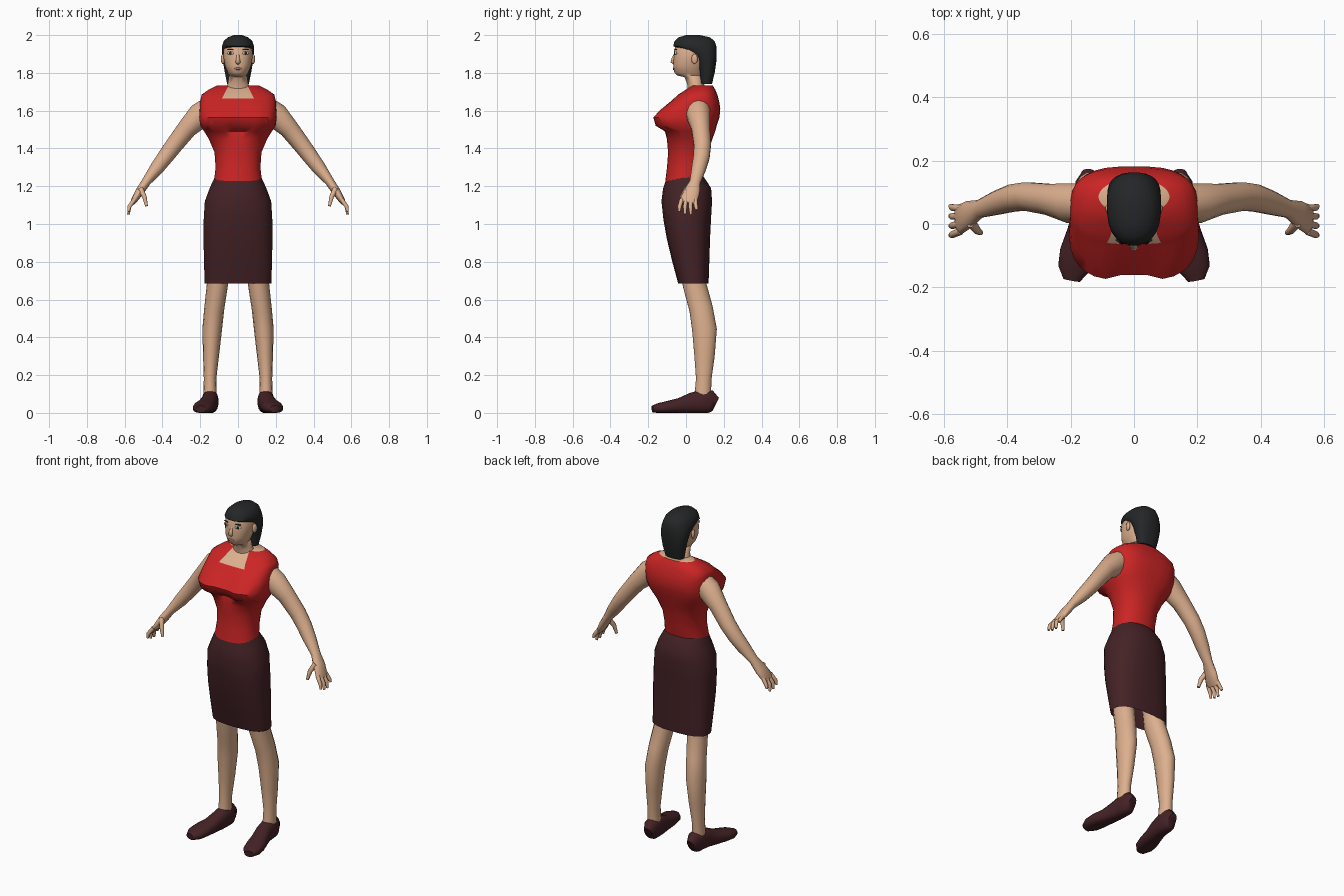
import bpy, bmesh, math
from mathutils import Vector


def mat(name, rgb):
    m = bpy.data.materials.new(name)
    m.diffuse_color = (*rgb, 1)
    return m


SKIN = mat("skin", (0.72, 0.43, 0.27))
RED = mat("red cloth", (0.60, 0.018, 0.018))
DARK = mat("dark maroon cloth", (0.058, 0.016, 0.019))
HAIR = mat("black hair", (0.018, 0.019, 0.020))
WHITE = mat("eye white", (0.75, 0.72, 0.68))
LIP = mat("lip", (0.50, 0.22, 0.16))


def finish(bm, name, mats, angle=50, mirror=False):
    bmesh.ops.recalc_face_normals(bm, faces=bm.faces)
    me = bpy.data.meshes.new(name)
    bm.to_mesh(me)
    bm.free()
    ob = bpy.data.objects.new(name, me)
    bpy.context.collection.objects.link(ob)
    for m in mats:
        me.materials.append(m)
    if mirror:
        ob.modifiers.new("Mirror", 'MIRROR')
    bpy.ops.object.select_all(action='DESELECT')
    bpy.context.view_layer.objects.active = ob
    ob.select_set(True)
    bpy.ops.object.shade_smooth_by_angle(angle=math.radians(angle))
    return ob


def oval(n, p):
    """Unit superellipse points."""
    f = lambda v: math.copysign(abs(v) ** (2 / p), v)
    return [(f(math.cos(a)), f(math.sin(a)))
            for a in (2 * math.pi * (i + .5) / n for i in range(n))]


def bridge(bm, rings, bottom=True, top=True):
    vs = [[bm.verts.new(c) for c in r] for r in rings]
    n = len(vs[0])
    for a, b in zip(vs, vs[1:]):
        for i in range(n):
            bm.faces.new((a[i], a[(i + 1) % n], b[(i + 1) % n], b[i]))
    if bottom:
        bm.faces.new(vs[0])
    if top:
        bm.faces.new(vs[-1])


def loft(rows, n=24, bottom=True, top=True):
    """Stack of rows: z, half width, front y, back y, squareness."""
    bm = bmesh.new()
    bridge(bm, [[(hw * c, (yf + yb) / 2 + (yb - yf) / 2 * s, z) for c, s in oval(n, p)]
                for z, hw, yf, yb, p in rows], bottom, top)
    return bm


def tube(bm, rows, axis, n=12, p=2):
    """Limb through rows: x, y, z, radius along axis, radius across."""
    pts = [Vector(r[:3]) for r in rows]
    rings = []
    for i, r in enumerate(rows):
        t = (pts[min(i + 1, len(pts) - 1)] - pts[max(i - 1, 0)]).normalized()
        u = (Vector(axis) - t * t.dot(Vector(axis))).normalized()
        v = t.cross(u)
        rings.append([pts[i] + u * r[3] * c + v * r[4] * s for c, s in oval(n, p)])
    bridge(bm, rings)


def blob(name, m, loc, size, turn=0, mirror=True):
    bm = bmesh.new()
    bmesh.ops.create_uvsphere(bm, u_segments=12, v_segments=8, radius=1)
    bmesh.ops.scale(bm, vec=size, verts=bm.verts)
    ca, sa = math.cos(turn), math.sin(turn)
    for v in bm.verts:
        x, y, z = v.co
        v.co = (x * ca - y * sa + loc[0], x * sa + y * ca + loc[1], z + loc[2])
    return finish(bm, name, [m], 80, mirror)


# blouse, with a cut neckline showing skin
bm = loft([
    (1.24, .126, -.110, .092, 2.2), (1.30, .119, -.101, .103, 2.2),
    (1.38, .125, -.095, .118, 2.2), (1.45, .155, -.102, .140, 2.3),
    (1.49, .180, -.122, .155, 2.5), (1.52, .200, -.168, .163, 2.8),
    (1.565, .206, -.180, .178, 3), (1.61, .203, -.135, .182, 3),
    (1.65, .201, -.080, .176, 3), (1.685, .193, -.042, .166, 2.8),
    (1.712, .155, .000, .155, 2.4), (1.733, .112, .030, .142, 2)], 32)
for v in bm.verts:
    x, y, z = v.co
    if y < 0 and 1.48 < z < 1.63:          # dip between the breasts
        v.co.y += .038 * math.exp(-(x / .05) ** 2)
    if z < 1.25:                            # hem drops toward the front
        v.co.z += .12 * y
for co, no in (((0, 0, 1.665), (0, 0, 1)), ((.085, 0, 1.665), (1, 0, .5)),
               ((-.085, 0, 1.665), (-1, 0, .5))):
    bmesh.ops.bisect_plane(bm, geom=bm.verts[:] + bm.edges[:] + bm.faces[:],
                           plane_co=co, plane_no=no)
for f in bm.faces:
    c = f.calc_center_median()
    front = c.y < .05 and c.z > 1.665 and abs(c.x) < .085 - .5 * (c.z - 1.665)
    f.material_index = int(front or c.z > 1.732)
finish(bm, "blouse", [RED, SKIN])

# skirt, open below
bm = loft([
    (.685, .178, -.042, .120, 2.7), (.80, .181, -.073, .124, 2.6),
    (.92, .184, -.102, .128, 2.5), (1.02, .183, -.120, .133, 2.4),
    (1.12, .177, -.131, .139, 2.3), (1.19, .151, -.122, .134, 2.2),
    (1.255, .121, -.100, .091, 2.2)], 24, bottom=False)
finish(bm, "skirt", [DARK])

# head and neck
bm = loft([
    (1.66, .085, .010, .125, 2), (1.70, .072, .008, .110, 2),
    (1.745, .054, .006, .095, 2), (1.778, .050, -.010, .09, 2),
    (1.786, .044, -.046, .09, 2), (1.80, .054, -.062, .09, 2.2),
    (1.84, .070, -.068, .10, 2.3), (1.88, .077, -.065, .12, 2.3),
    (1.92, .078, -.064, .13, 2.3), (1.97, .062, -.044, .12, 2.2)], 24)
finish(bm, "head", [SKIN])

# hair: fringe, crown and long back
bm = loft([
    (1.742, .058, .075, .138, 2.3), (1.80, .070, .070, .152, 2.4),
    (1.86, .080, .056, .161, 2.4), (1.895, .084, .028, .163, 2.4),
    (1.925, .086, -.035, .163, 2.4), (1.942, .085, -.068, .161, 2.3),
    (1.968, .076, -.062, .152, 2.2), (1.988, .055, -.040, .128, 2.1),
    (2.0, .022, .000, .075, 2)], 24)
finish(bm, "hair", [HAIR])

# face details
blob("ear", SKIN, (.080, .045, 1.873), (.010, .017, .027), -.3)
blob("eye_white", WHITE, (.041, -.056, 1.905), (.019, .005, .009), .35)
blob("iris", HAIR, (.041, -.060, 1.905), (.008, .004, .008), .35)
blob("eyebrow", HAIR, (.041, -.056, 1.923), (.019, .004, .003), .35)
blob("mouth", LIP, (0, -.066, 1.822), (.022, .004, .006), mirror=False)
bm = bmesh.new()
tube(bm, [(0, -.058, 1.90, .007, .006), (0, -.068, 1.875, .010, .009),
          (0, -.073, 1.858, .014, .010), (0, -.064, 1.848, .008, .005)], (1, 0, 0), 8)
finish(bm, "nose", [SKIN], 80)

# arms with hands
Y = (0, 1, 0)
bm = bmesh.new()
tube(bm, [(.15, .065, 1.615, .062, .060), (.20, .066, 1.575, .064, .068),
          (.27, .078, 1.505, .050, .052), (.34, .087, 1.415, .046, .046),
          (.385, .082, 1.355, .044, .042), (.43, .068, 1.295, .039, .037),
          (.487, .048, 1.222, .029, .024), (.520, .032, 1.172, .043, .023),
          (.552, .013, 1.122, .047, .016), (.558, .010, 1.110, .040, .010)], Y, 14)
for k, tip in enumerate((1.065, 1.052, 1.050, 1.075)):
    y = -.025 + k * .024
    tube(bm, [(.548, y + .002, 1.13, .012, .012), (.575, y * 1.2 - .004, 1.092, .011, .011),
              (.580, y * 1.3 - .004, tip, .007, .007)], Y, 8)
tube(bm, [(.515, .005, 1.185, .018, .016), (.496, -.020, 1.145, .013, .013),
          (.484, -.028, 1.095, .008, .008)], Y, 8)
finish(bm, "arm", [SKIN], 60, True)

# legs
bm = bmesh.new()
tube(bm, [(.105, .038, .85, .072, .064), (.109, .045, .68, .064, .056),
          (.126, .080, .55, .064, .053), (.137, .098, .44, .067, .052),
          (.143, .098, .30, .055, .042), (.148, .094, .18, .042, .033),
          (.148, .088, .08, .045, .036)], Y, 14)
finish(bm, "leg", [SKIN], 60, True)

# shoes, flattened on the ground
bm = bmesh.new()
tube(bm, [(.143, .156, .045, .024, .040), (.145, .130, .058, .040, .062),
          (.147, .080, .060, .044, .062), (.151, .030, .052, .044, .055),
          (.165, -.030, .038, .048, .042), (.180, -.090, .031, .055, .034),
          (.190, -.140, .025, .051, .028), (.197, -.177, .020, .027, .019)],
     (1, 0, 0), 16, 2.4)
for v in bm.verts:
    v.co.z = max(v.co.z, 0)
finish(bm, "shoe", [DARK], 60, True)
